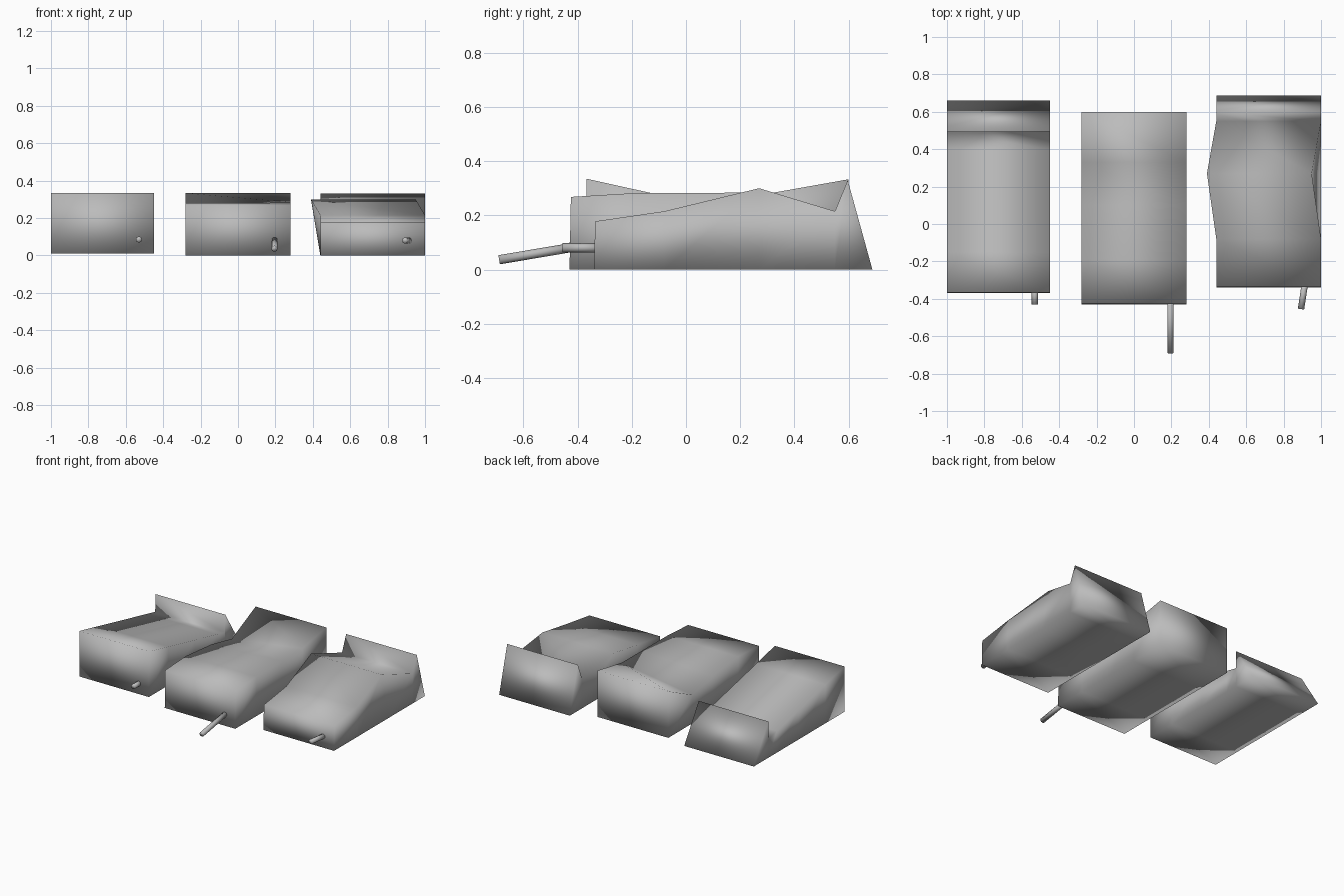
import bpy, bmesh
from mathutils import Vector

if "Cube" in bpy.data.objects:
    bpy.data.objects.remove(bpy.data.objects["Cube"])

# Dull grey shared by every part
grey = bpy.data.materials.new("dull_grey")
grey.diffuse_color = (0.5, 0.5, 0.5, 1)
grey.use_nodes = True
grey.node_tree.nodes["Principled BSDF"].inputs["Base Color"].default_value = grey.diffuse_color


def finish(name, bm):
    bmesh.ops.recalc_face_normals(bm, faces=bm.faces)
    mesh = bpy.data.meshes.new(name)
    bm.to_mesh(mesh)
    bm.free()
    mesh.shade_smooth()
    mesh.materials.append(grey)
    obj = bpy.data.objects.new(name, mesh)
    bpy.context.collection.objects.link(obj)
    return obj


def block(name, x0, x1, base, rows):
    """Loft from front to back; each row is
    (base y, top y, left z, right z, sideways shift of the top)."""
    bm = bmesh.new()
    rings = []
    for yb, yt, zl, zr, dx in rows:
        rings.append([bm.verts.new(p) for p in (
            (x0, yb, base), (x1, yb, base),
            (x1 + dx, yt, zr), (x0 + dx, yt, zl))])
    for a, b in zip(rings, rings[1:]):
        for i in range(4):
            j = (i + 1) % 4
            bm.faces.new((a[i], a[j], b[j], b[i]))
    bm.faces.new(rings[0][::-1])
    bm.faces.new(rings[-1])
    return finish(name, bm)


def tube(name, start, end, radius=0.017):
    a, b = Vector(start), Vector(end)
    d = b - a
    bm = bmesh.new()
    bmesh.ops.create_cone(bm, cap_ends=True, segments=8,
                          radius1=radius, radius2=radius, depth=d.length)
    rot = d.to_track_quat('Z', 'Y').to_matrix().to_4x4()
    bmesh.ops.transform(bm, matrix=rot, verts=bm.verts)
    bmesh.ops.translate(bm, vec=(a + b) / 2, verts=bm.verts)
    return finish(name, bm)


# Left block: sloping top with a raised back lip
block("left_block", -1.0, -0.448, 0.01, [
    (-0.37, -0.367, 0.335, 0.335, 0),
    (-0.15, -0.15, 0.287, 0.287, 0),
    (0.15, 0.15, 0.22, 0.22, 0),
    (0.40, 0.40, 0.165, 0.165, 0),
    (0.49, 0.49, 0.145, 0.145, 0),
    (0.66, 0.495, 0.27, 0.27, 0)])

# Middle block: sagging on its left edge, rising at the back
block("middle_block", -0.28, 0.28, 0.0, [
    (-0.43, -0.425, 0.268, 0.268, 0),
    (-0.19, -0.19, 0.28, 0.282, 0),
    (0.10, 0.10, 0.253, 0.283, 0),
    (0.33, 0.33, 0.205, 0.285, 0),
    (0.60, 0.60, 0.333, 0.333, 0)])

# Right block: low front, sideways-shifted ridge, raised back lip
block("right_block", 0.44, 1.0, 0.0, [
    (-0.34, -0.335, 0.178, 0.178, 0),
    (-0.08, -0.08, 0.215, 0.215, 0),
    (0.27, 0.27, 0.30, 0.30, -0.05),
    (0.55, 0.55, 0.215, 0.215, 0),
    (0.688, 0.597, 0.33, 0.33, 0)])

# Front tubes
tube("left_tube", (-0.53, -0.34, 0.085), (-0.53, -0.43, 0.085))
tube("middle_tube", (0.195, -0.40, 0.085), (0.195, -0.69, 0.036))
tube("right_tube", (0.915, -0.31, 0.08), (0.893, -0.455, 0.08))
